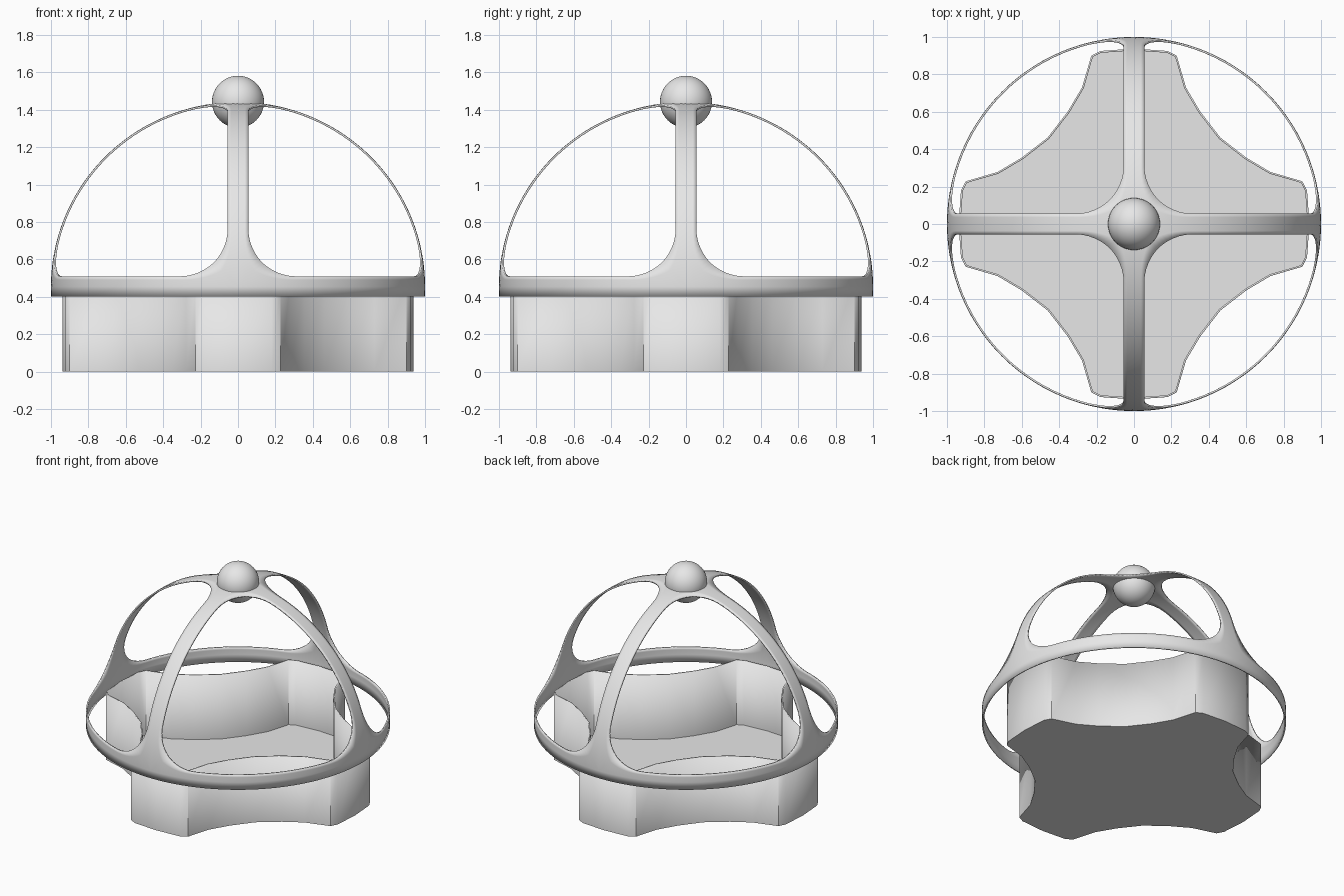
import bpy, bmesh, math
from mathutils import Vector, Matrix

if "Cube" in bpy.data.objects:
    bpy.data.objects.remove(bpy.data.objects["Cube"])

mat = bpy.data.materials.new("light_grey")
mat.diffuse_color = (0.8, 0.8, 0.8, 1)
mat.use_nodes = True
mat.node_tree.nodes["Principled BSDF"].inputs["Base Color"].default_value = mat.diffuse_color


def finish(bm, name, thickness=0.0, angle=35):
    bmesh.ops.remove_doubles(bm, verts=bm.verts, dist=0.0005)
    me = bpy.data.meshes.new(name)
    bm.to_mesh(me)
    bm.free()
    ob = bpy.data.objects.new(name, me)
    bpy.context.collection.objects.link(ob)
    me.materials.append(mat)
    if thickness:
        mod = ob.modifiers.new("thickness", 'SOLIDIFY')
        mod.thickness = thickness
        mod.offset = -1
    bpy.ops.object.select_all(action='DESELECT')
    bpy.context.view_layer.objects.active = ob
    ob.select_set(True)
    bpy.ops.object.shade_smooth_by_angle(angle=math.radians(angle))
    return ob


# Domed cage: each octant is a sphere patch with a rounded triangular window
HALF, FILLET = 0.055, 0.26
CORNER = HALF + FILLET * (1 - math.sqrt(0.5))
N, ROWS = 40, 3


def band_height(s):
    u = HALF + FILLET - s
    return HALF if u <= 0 else HALF + FILLET - math.sqrt(max(FILLET ** 2 - u * u, 0))


t0 = math.asin(CORNER)
columns = []
for i in range(N + 1):
    f = i / N
    f = f - 0.08 * math.sin(4 * math.pi * f) * 0.5
    a = f * math.pi / 2
    b = t0 + f * (math.pi / 2 - 2 * t0)
    outer = Vector((math.cos(a), math.sin(a), 0))
    s = min(math.sin(b), math.cos(b))
    inner = Vector((math.cos(b), math.sin(b), band_height(s))).normalized()
    columns.append([outer.lerp(inner, k / ROWS).normalized() for k in range(ROWS + 1)])

bm = bmesh.new()


def strip(cols, place):
    grid = [[bm.verts.new(place(p)) for p in c] for c in cols]
    for c, d in zip(grid, grid[1:]):
        for k in range(len(c) - 1):
            bm.faces.new((c[k], d[k], d[k + 1], c[k + 1]))


lower = [[Vector((c[0].x, c[0].y, -HALF)).normalized(), c[0]] for c in columns]
for q in range(4):
    rot = Matrix.Rotation(q * math.pi / 2, 3, 'Z')
    for shift in range(3):
        strip(columns, lambda p: rot @ Vector([p[(j + shift) % 3] for j in range(3)]))
    strip(lower, lambda p: rot @ p)
bmesh.ops.scale(bm, vec=(1, 1, 0.987), verts=bm.verts)
bmesh.ops.translate(bm, vec=(0, 0, 0.455), verts=bm.verts)
finish(bm, "dome_cage", 0.01)

# Open tray with four concave sides
quarter = [(0.938, 0), (0.925, 0.18), (0.9, 0.228), (0.73, 0.278), (0.6, 0.355), (0.462, 0.462),
           (0.355, 0.6), (0.278, 0.73), (0.228, 0.9), (0.18, 0.925)]
outline = [Matrix.Rotation(q * math.pi / 2, 2) @ Vector(p) for q in range(4) for p in quarter]
bm = bmesh.new()
low = [bm.verts.new((p.x, p.y, 0)) for p in outline]
top = [bm.verts.new((p.x, p.y, 0.475)) for p in outline]
bm.faces.new(low[::-1])
for i in range(len(low)):
    j = (i + 1) % len(low)
    bm.faces.new((low[i], low[j], top[j], top[i]))
finish(bm, "tray", 0.01, 25)

# Ball on the crown
bm = bmesh.new()
bmesh.ops.create_uvsphere(bm, u_segments=48, v_segments=24, radius=0.139,
                          matrix=Matrix.Translation((0, 0, 1.443)))
finish(bm, "top_ball")
